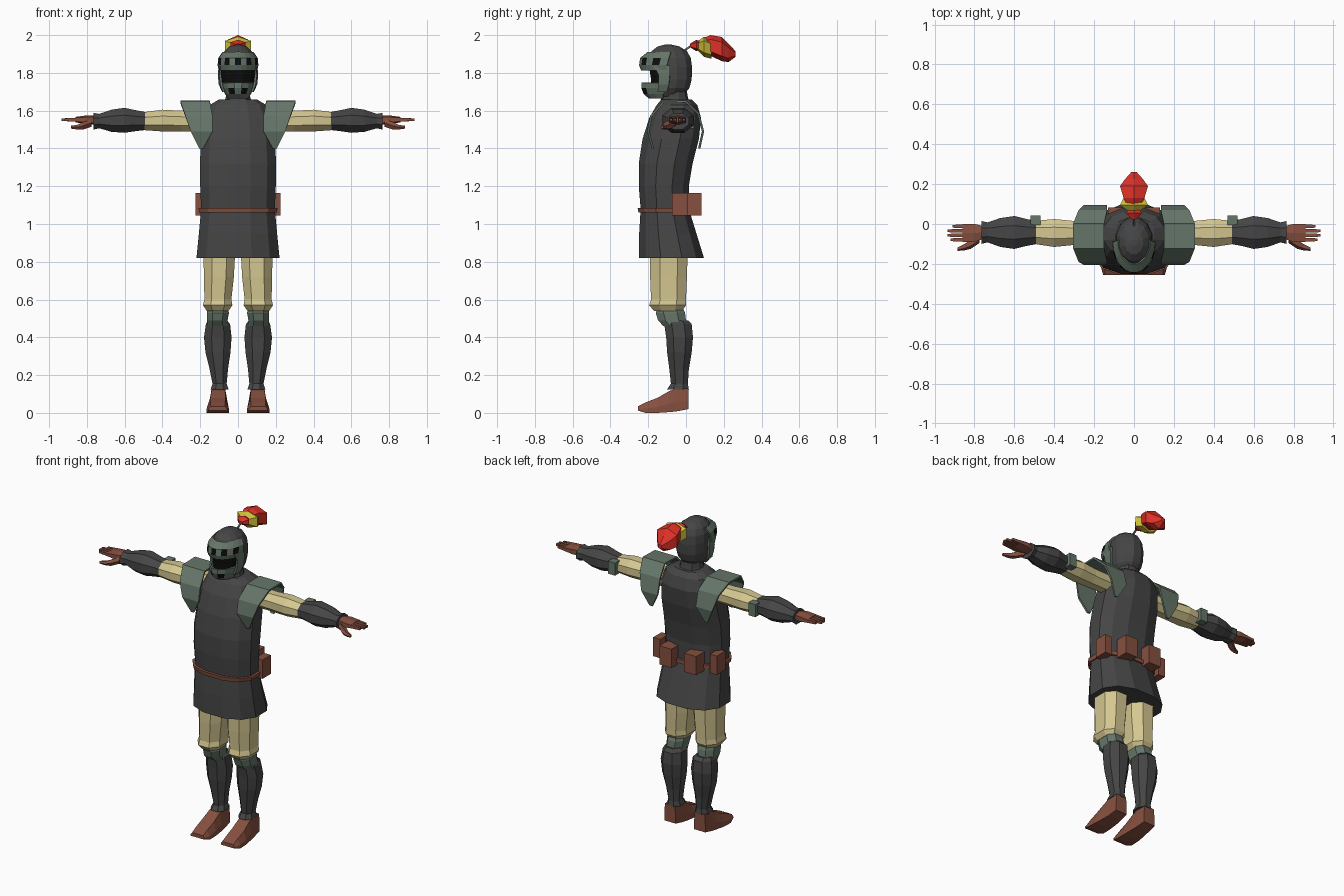
import bpy, bmesh, math
from mathutils import Vector

if "Cube" in bpy.data.objects:
    bpy.data.objects.remove(bpy.data.objects["Cube"])

def material(name, rgb):
    m = bpy.data.materials.new(name)
    m.diffuse_color = (*rgb, 1)
    m.use_nodes = True
    m.node_tree.nodes["Principled BSDF"].inputs["Base Color"].default_value = m.diffuse_color
    return m

GREY = material("charcoal cloth", (.06, .06, .06))
GREEN = material("green plate", (.13, .18, .14))
TAN = material("tan cloth", (.66, .57, .28))
BROWN = material("brown leather", (.24, .08, .05))
RED = material("red plume", (.72, .03, .02))
YELLOW = material("yellow plume", (.62, .52, .04))
BLACK = material("black opening", (.004, .004, .004))

def make(name, verts, faces, mats, rule=None, thick=0):
    bm = bmesh.new()
    vs = [bm.verts.new(v) for v in verts]
    for f in faces:
        bm.faces.new([vs[i] for i in f])
    bmesh.ops.recalc_face_normals(bm, faces=bm.faces)
    bm.normal_update()
    if rule:
        for i, f in enumerate(bm.faces):
            f.material_index = rule(i, f)
    me = bpy.data.meshes.new(name)
    bm.to_mesh(me)
    bm.free()
    for m in mats:
        me.materials.append(m)
    ob = bpy.data.objects.new(name, me)
    bpy.context.collection.objects.link(ob)
    if thick:
        mod = ob.modifiers.new("thickness", 'SOLIDIFY')
        mod.thickness, mod.offset = thick, 0
    return ob

def ring(axis, pos, a, b, n=8, p=1.0):
    """Closed section across an axis; a and b are (low, high) spans."""
    out, k = [], math.cos(math.pi / n)
    for i in range(n):
        t = 2 * math.pi * (i + .5) / n
        c, s = (math.copysign(min(1, abs(q) / k) ** p, q) for q in (math.cos(t), math.sin(t)))
        u = (a[0] + a[1]) / 2 + c * (a[1] - a[0]) / 2
        v = (b[0] + b[1]) / 2 + s * (b[1] - b[0]) / 2
        out.append({'x': (pos, u, v), 'y': (u, pos, v), 'z': (u, v, pos)}[axis])
    return out

def loft(name, rings, mats, s=1, rule=None):
    n, m = len(rings[0]), len(rings)
    verts = [(s * x, y, z) for r in rings for x, y, z in r]
    faces = [(r*n+i, r*n+(i+1) % n, (r+1)*n+(i+1) % n, (r+1)*n+i)
             for r in range(m-1) for i in range(n)]
    faces += [tuple(range(n)), tuple(range((m-1)*n, m*n))]
    return make(name, verts, faces, mats, rule)

def tube(name, axis, spans, mats, n=8, p=1.0, s=1, rule=None):
    return loft(name, [ring(axis, *q, n, p) for q in spans], mats, s, rule)

def sheet(name, rows, mats, s=1, thick=.012, rule=None):
    n = len(rows[0])
    verts = [(s * x, y, z) for r in rows for x, y, z in r]
    faces = [(r*n+i, r*n+i+1, (r+1)*n+i+1, (r+1)*n+i)
             for r in range(len(rows)-1) for i in range(n-1)]
    return make(name, verts, faces, mats, rule, thick)

def box(name, x, y, z, mat, s=1):
    return tube(name, 'z', [(z[0], x, y), (z[1], x, y)], [mat], 4, 1, s)

def sym(w):
    return (-w, w)

# Tunic with flared skirt, collar and neck
tube("tunic", 'z', [
    (.82, sym(.22), (-.25, .095)), (.95, sym(.207), (-.248, .055)),
    (1.08, sym(.195), (-.24, .015)), (1.2, sym(.2), (-.25, .015)),
    (1.32, sym(.202), (-.25, .035)), (1.45, sym(.195), (-.23, .068)),
    (1.56, sym(.18), (-.195, .08)), (1.63, sym(.15), (-.155, .06)),
    (1.66, sym(.1), (-.13, .03))], [GREY], 12, .85)
tube("neck", 'z', [(1.64, sym(.075), (-.14, .02)), (1.67, sym(.065), (-.13, .01)),
                   (1.73, sym(.06), (-.13, .0))], [GREY], 10)

# Belt, dipping lower at the front corners
tube("belt", 'z', [(1.06, sym(.205), (-.252, .03)), (1.085, sym(.21), (-.256, .03))],
     [BROWN], 12, .85)

for s, side in ((1, "left"), (-1, "right")):
    # Pouches
    box(side + "_side_pouch", (.175, .225), (-.075, .01), (1.045, 1.165), BROWN, s)
    box(side + "_back_pouch", (.045, .13), (0, .083), (1.045, 1.165), BROWN, s)

    # Legs
    tube(side + "_trouser", 'z', [
        (.54, (.05, .165), (-.17, -.02)), (.57, (.03, .185), (-.195, .0)),
        (.6, (.035, .178), (-.185, .0)), (.72, (.022, .18), (-.19, .005)),
        (.9, (.012, .185), (-.19, .01))], [TAN], 8, .85, s)
    tube(side + "_knee_guard", 'z', [
        (.46, (.05, .165), (-.12, .01)), (.49, (.055, .165), (-.148, .0)),
        (.53, (.048, .165), (-.16, -.005)), (.56, (.055, .16), (-.15, -.02))],
        [GREEN], 8, .85, s)
    tube(side + "_greave", 'z', [
        (.125, (.05, .145), (-.1, .015)), (.155, (.06, .135), (-.08, .01)),
        (.23, (.053, .15), (-.088, .015)), (.32, (.04, .172), (-.1, .03)),
        (.4, (.034, .18), (-.105, .037)), (.47, (.042, .17), (-.115, .03)),
        (.49, (.06, .16), (-.11, .01))], [GREY], 8, .9, s)
    foot = []
    for y, lo, hi, xi, xo, inset in ((.012, .02, .13, .065, .145, .005), (-.05, .008, .13, .058, .15, .01),
                                     (-.09, .004, .115, .054, .155, .014), (-.15, 0, .08, .05, .163, .016),
                                     (-.215, 0, .055, .048, .166, .02), (-.255, .012, .035, .058, .155, .01)):
        foot.append([(xi, y, lo), (xo, y, lo), (xo, y, lo + .4 * (hi - lo)), (xo - inset, y, hi),
                     (xi + inset, y, hi), (xi, y, lo + .4 * (hi - lo))])
    loft(side + "_shoe", foot, [BROWN], s)

    # Arms
    tube(side + "_sleeve", 'x', [
        (.14, (-.1, .01), (1.49, 1.6)), (.3, (-.105, .015), (1.49, 1.6)),
        (.4, (-.115, .025), (1.49, 1.605)), (.5, (-.1, .015), (1.497, 1.592))],
        [TAN], 8, 1, s)
    tube(side + "_gauntlet", 'x', [
        (.485, (-.1, .015), (1.498, 1.592)), (.54, (-.11, .025), (1.492, 1.602)),
        (.6, (-.125, .04), (1.483, 1.615)), (.67, (-.115, .03), (1.488, 1.605)),
        (.735, (-.092, .008), (1.507, 1.583)), (.765, (-.1, .015), (1.5, 1.588))],
        [GREY], 8, 1, s)
    box(side + "_elbow_guard", (.47, .52), (-.005, .043), (1.505, 1.585), GREEN, s)

    # Gloved hands: palm, four fingers and a bent thumb
    tube(side + "_palm", 'x', [
        (.755, (-.075, -.01), (1.525, 1.575)), (.8, (-.09, .0), (1.528, 1.575)),
        (.86, (-.09, .0), (1.538, 1.567))], [BROWN], 6, .8, s)
    for i, tip in enumerate((.92, .935, .935, .91)):
        y = -.079 + .0225 * i
        tube(f"{side}_finger_{i + 1}", 'x', [
            (.85, (y - .01, y + .01), (1.542, 1.563)),
            (tip, (y - .007, y + .007), (1.545, 1.559))], [BROWN], 4, 1, s)
    tube(side + "_thumb", 'x', [
        (.775, (-.095, -.055), (1.515, 1.555)), (.82, (-.125, -.08), (1.5, 1.54)),
        (.85, (-.132, -.1), (1.5, 1.525)), (.885, (-.135, -.118), (1.505, 1.52))],
        [BROWN], 5, 1, s)

    # Arched shoulder plates
    arch = [(-.175, 1.4, .185, .205), (-.2, 1.49, .135, .25), (-.185, 1.57, .135, .278),
            (-.12, 1.645, .15, .305), (.0, 1.648, .15, .305), (.065, 1.585, .135, .278),
            (.09, 1.49, .135, .25), (.07, 1.4, .185, .205)]
    sheet(side + "_shoulder_plate",
          [[(xi + (xo - xi) * t, y, z) for t in (0, .5, 1)] for y, z, xi, xo in arch],
          [GREEN], s)

# Helmet shell, with the face opening in black
tube("helmet", 'z', [
    (1.675, sym(.055), (-.17, -.02)), (1.72, sym(.082), (-.185, .018)),
    (1.765, sym(.09), (-.185, .03)), (1.83, sym(.092), (-.195, .032)),
    (1.88, sym(.088), (-.2, .025)), (1.915, sym(.072), (-.182, .005)),
    (1.94, sym(.045), (-.15, -.035)), (1.95, sym(.015), (-.11, -.08))],
    [GREY, BLACK], 12, .95,
    rule=lambda i, f: int(1.7 < f.calc_center_median().z < 1.84 and f.calc_center_median().y < -.13))

def front_arc(z, rx, front, back, n, spread=90):
    """Open curve around the front of the head."""
    ts = [math.radians(-spread + 2 * spread * i / n) for i in range(n + 1)]
    return [(rx * math.sin(t), back + (front - back) * math.cos(t), z) for t in ts]

# Visor with a row of dark eye slots, then jaw guard with vents
sheet("visor", [front_arc(1.815, .098, -.235, -.1, 11), front_arc(1.842, .103, -.245, -.1, 11),
                front_arc(1.877, .1, -.24, -.09, 11), front_arc(1.908, .078, -.2, -.08, 11)],
      [GREEN, BLACK], 1, .01,
      lambda i, f: int(11 <= i < 22 and i % 2 == 0))
sheet("jaw_guard", [front_arc(1.668, .05, -.195, -.12, 7), front_arc(1.69, .064, -.222, -.12, 7),
                    front_arc(1.72, .078, -.235, -.11, 7), front_arc(1.748, .085, -.235, -.1, 7)],
      [GREEN, BLACK], 1, .01,
      lambda i, f: int(7 <= i < 14 and i in (9, 11)))
for s, side in ((1, "left"), (-1, "right")):
    sheet(side + "_cheek_guard", [
        [(.096, -.085, 1.84), (.09, -.17, 1.835)], [(.101, -.085, 1.79), (.094, -.145, 1.79)],
        [(.096, -.09, 1.74), (.088, -.145, 1.74)], [(.078, -.1, 1.7), (.074, -.15, 1.7)]],
        [GREEN], s, .012)

# Plume on a short stalk, trailing backwards
tube("plume_stalk", 'y', [(-.02, sym(.006), (1.905, 1.918)), (.04, sym(.006), (1.945, 1.957))],
     [GREEN], 5)
tube("plume_root", 'y', [(.022, sym(.012), (1.935, 1.955)), (.055, sym(.04), (1.915, 1.975)),
                         (.085, sym(.02), (1.925, 1.965))], [RED], 6)
tube("plume_band", 'y', [(.06, sym(.022), (1.92, 1.965)), (.095, sym(.07), (1.885, 1.992)),
                         (.135, sym(.05), (1.875, 1.975))], [YELLOW], 6)
tube("plume_tail", 'y', [(.095, sym(.035), (1.91, 1.985)), (.13, sym(.052), (1.89, 2.0)),
                         (.19, sym(.07), (1.862, 1.99)), (.225, sym(.045), (1.857, 1.955)),
                         (.262, sym(.012), (1.885, 1.915))], [RED], 6)
